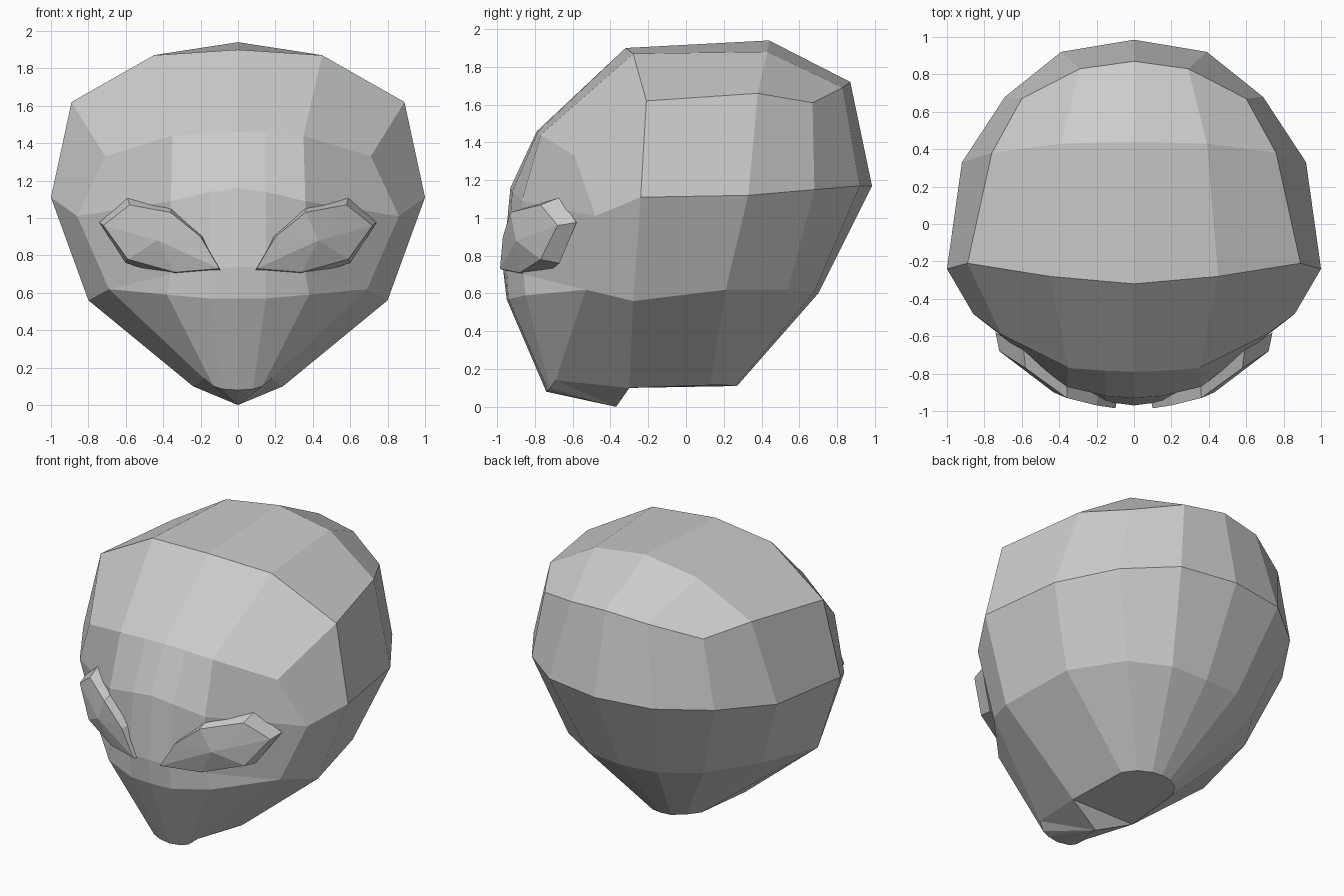
import bpy
import bmesh
from mathutils import Vector

default_cube = bpy.data.objects.get("Cube")
if default_cube:
    bpy.data.objects.remove(default_cube, do_unlink=True)

# One plain grey for the whole model
grey = bpy.data.materials.new("plain_grey")
grey.use_nodes = True
colour = (0.6, 0.6, 0.6, 1.0)
grey.diffuse_color = colour
grey.node_tree.nodes["Principled BSDF"].inputs["Base Color"].default_value = colour


def finish(mesh_builder, name):
    """Fix the normals and turn the bmesh into a flat shaded object."""
    bmesh.ops.remove_doubles(mesh_builder, verts=mesh_builder.verts, dist=0.001)
    bmesh.ops.recalc_face_normals(mesh_builder, faces=mesh_builder.faces)
    mesh = bpy.data.meshes.new(name)
    mesh_builder.to_mesh(mesh)
    mesh_builder.free()
    mesh.materials.append(grey)
    model_part = bpy.data.objects.new(name, mesh)
    bpy.context.collection.objects.link(model_part)
    return model_part


def add_face(mesh_builder, points, side=1):
    corners = [mesh_builder.verts.new((p[0] * side, p[1], p[2])) for p in points]
    mesh_builder.faces.new(corners)


def band(upper, lower):
    """Quads joining two rows that have the same number of points."""
    return [(upper[i], upper[i + 1], lower[i + 1], lower[i])
            for i in range(len(upper) - 1)]


# Left half of each ring, running from the front centre to the back centre
crown_ring = [(0, -.79, 1.46), (.15, -.785, 1.455), (.35, -.77, 1.44),
              (.71, -.59, 1.33), (.89, -.21, 1.62), (.76, .38, 1.66),
              (.6, .67, 1.61), (.29, .83, 1.69), (0, .87, 1.72)]
brow_ring = [(0, -.93, 1.16), (.15, -.92, 1.14), (.36, -.87, 1.09),
             (.86, -.48, 1.01), (1, -.24, 1.11), (.92, .33, 1.12),
             (.69, .68, 1.15), (.39, .92, 1.17), (0, .985, 1.17)]
cheek_ring = [(0, -.95, .57), (.15, -.94, .57), (.38, -.85, .59),
              (.69, -.53, .62), (.8, -.28, .56), (.72, .21, .62),
              (.51, .54, .62), (.26, .68, .61), (0, .7, .6)]
jaw_ring = [(0, -.74, .08), (.08, -.73, .085), (.13, -.72, .1),
            (.18, -.69, .14), (.24, -.3, .1), (.21, .13, .115),
            (.15, .21, .115), (.07, .26, .11), (0, .27, .11)]

# Extra points on the nose, the top and under the chin
nose_row = [(0, -.97, .74), (.15, -.95, .73), (.36, -.86, .7)]
top_front, top_front_side = (0, -.32, 1.9), (.45, -.28, 1.87)
top_back, top_back_side = (0, .44, 1.94), (.39, .43, 1.88)
chin_tip, neck_front = (0, -.37, 0), (0, -.3, .1)

# Head sides, front to back
faces = band(crown_ring, brow_ring) + band(cheek_ring, jaw_ring)
faces += band(brow_ring[3:], cheek_ring[3:])

# Nose and cheeks
faces += band(brow_ring[:3], nose_row) + band(nose_row, cheek_ring[:3])
faces += [(nose_row[2], cheek_ring[2], cheek_ring[3]),
          (brow_ring[2], nose_row[2], cheek_ring[3], brow_ring[3])]

# Forehead and top of the skull
faces += [(*crown_ring[:3], top_front_side, top_front),
          (*crown_ring[2:5], top_front_side),
          (top_front, top_front_side, top_back_side, top_back),
          (top_front_side, *crown_ring[4:6], top_back_side),
          (top_back_side, *crown_ring[5:8]),
          (top_back, top_back_side, *crown_ring[7:])]

# Underside of the chin and the neck
faces += [(chin_tip, jaw_ring[i], jaw_ring[i + 1]) for i in range(4)]
faces += [(chin_tip, jaw_ring[4], neck_front), (neck_front, *jaw_ring[4:])]

head = bmesh.new()
for side in (1, -1):
    for face in faces:
        add_face(head, face, side)
finish(head, "head")

# Slanted eyes: a raised rim, with a low bulge inside it
eye_rim = [(.1, -.985, .73), (.2, -.97, .9), (.36, -.93, 1.03),
           (.58, -.77, 1.07), (.72, -.68, .96), (.59, -.77, .78),
           (.34, -.88, .71)]
eye_centre = Vector((.43, -.9, .88))


def rim_base(point):
    """Widen the rim and push it back into the face."""
    offset = Vector(point) - eye_centre
    return eye_centre + Vector((offset.x * 1.07, offset.y + .1, offset.z * 1.2))


for side, name in ((1, "left_eye"), (-1, "right_eye")):
    eye = bmesh.new()
    for point, following in zip(eye_rim, eye_rim[1:] + eye_rim[:1]):
        add_face(eye, (point, following, eye_centre), side)
        add_face(eye, (rim_base(point), rim_base(following), following, point), side)
    add_face(eye, [rim_base(point) for point in eye_rim], side)
    finish(eye, name)
